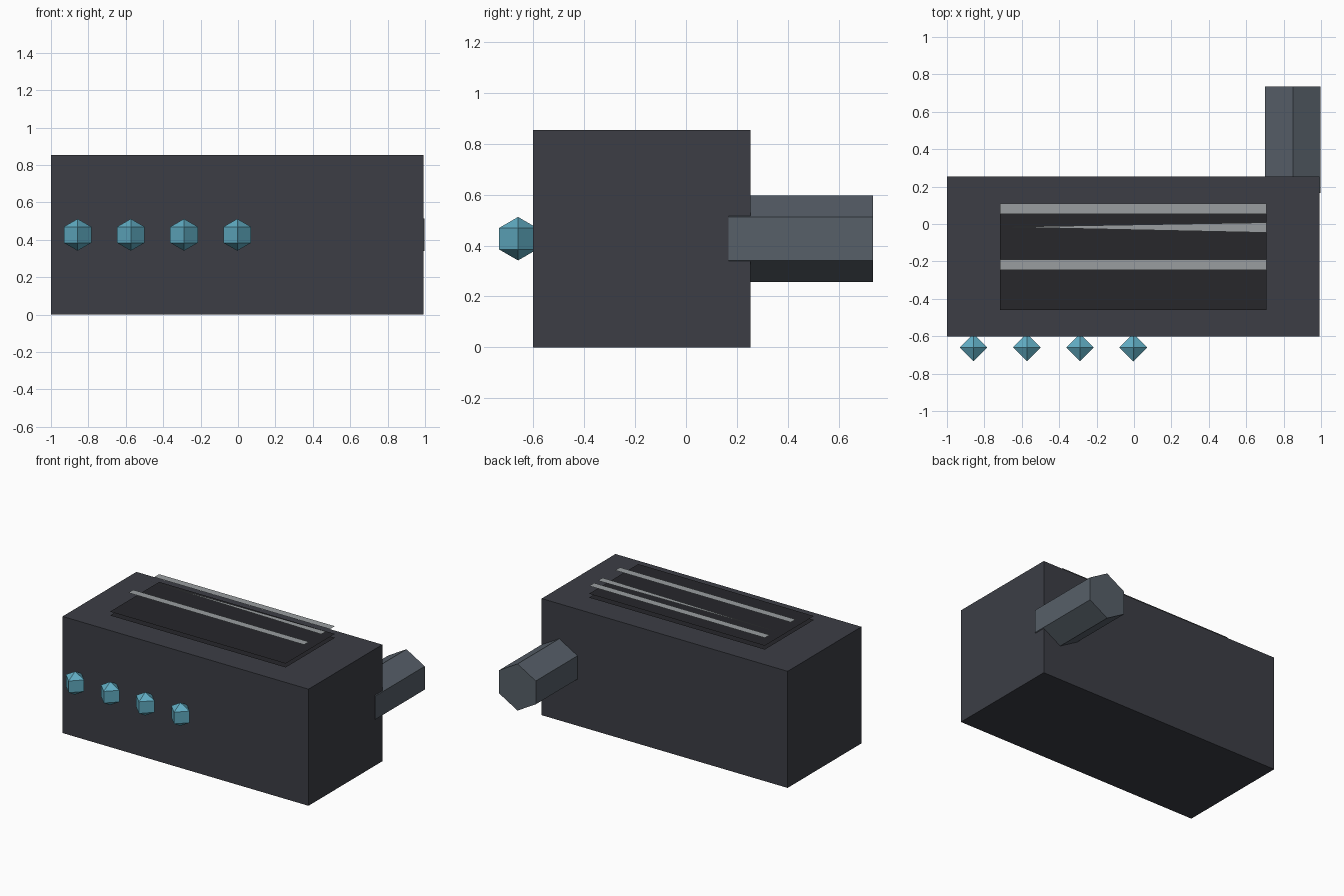
import bpy
from math import radians

if "Cube" in bpy.data.objects:
    bpy.data.objects.remove(bpy.data.objects["Cube"])


def material(name, rgb):
    m = bpy.data.materials.new(name)
    m.diffuse_color = (*rgb, 1)
    m.use_nodes = True
    m.node_tree.nodes["Principled BSDF"].inputs["Base Color"].default_value = m.diffuse_color
    return m


CHARCOAL = material("charcoal", (0.045, 0.048, 0.06))
BLACK = material("black", (0.02, 0.02, 0.024))
STEEL = material("steel", (0.095, 0.115, 0.14))
SILVER = material("silver", (0.32, 0.34, 0.35))
BLUE = material("blue", (0.12, 0.42, 0.55))

U = 0.2845             # base module: the body is 7 x 3 x 3 modules
CX, CY = -0.004, -0.174  # body centre
TOP = 3 * U


def finish(obj, name, mat):
    obj.name = name
    obj.data.materials.append(mat)
    return obj


def sheet(name, points, z, mat):
    """Flat horizontal sheet from an outline."""
    mesh = bpy.data.meshes.new(name)
    mesh.from_pydata([(x, y, z) for x, y in points], [], [range(len(points))])
    obj = bpy.data.objects.new(name, mesh)
    bpy.context.collection.objects.link(obj)
    return finish(obj, name, mat)


def rect(y0, y1):
    x0, x1 = CX - 2.5 * U, CX + 2.5 * U
    return [(x0, y0), (x1, y0), (x1, y1), (x0, y1)]


# Body block
bpy.ops.mesh.primitive_cube_add(size=1, location=(CX, CY, TOP / 2))
body = finish(bpy.context.object, "body", CHARCOAL)
body.scale = (7 * U, 3 * U, 3 * U)

# Hexagonal pipe out of the back
bpy.ops.mesh.primitive_cylinder_add(
    vertices=6, radius=0.6 * U, depth=2 * U,
    location=(CX + 3 * U, 0.451, TOP / 2), rotation=(radians(90), 0, 0))
finish(bpy.context.object, "back_pipe", STEEL)

# Four faceted knobs on the front
for i in range(4):
    bpy.ops.mesh.primitive_uv_sphere_add(
        segments=4, ring_count=3, radius=0.3 * U,
        location=(CX + (i - 3) * U, -0.66, TOP / 2))
    finish(bpy.context.object, f"knob_{i + 1}", BLUE)

# Stacked dark vent sheets above the body
for i, dz in enumerate((0.1, 0.2)):
    sheet(f"vent_sheet_{i + 1}", rect(CY - U, CY + U), TOP + dz * U, BLACK)

# Pale slats floating over the vent, the middle one tapering to a point
for i, y in enumerate((-0.246, 0.053)):
    sheet(f"slat_{i + 1}", rect(y, y + 0.056), TOP + 0.4 * U, SILVER)
sheet("tapered_slat", [(CX - 2.5 * U, -0.016), (CX + 2.5 * U, -0.046),
                       (CX + 2.5 * U, 0.008)], TOP + 0.4 * U, SILVER)
